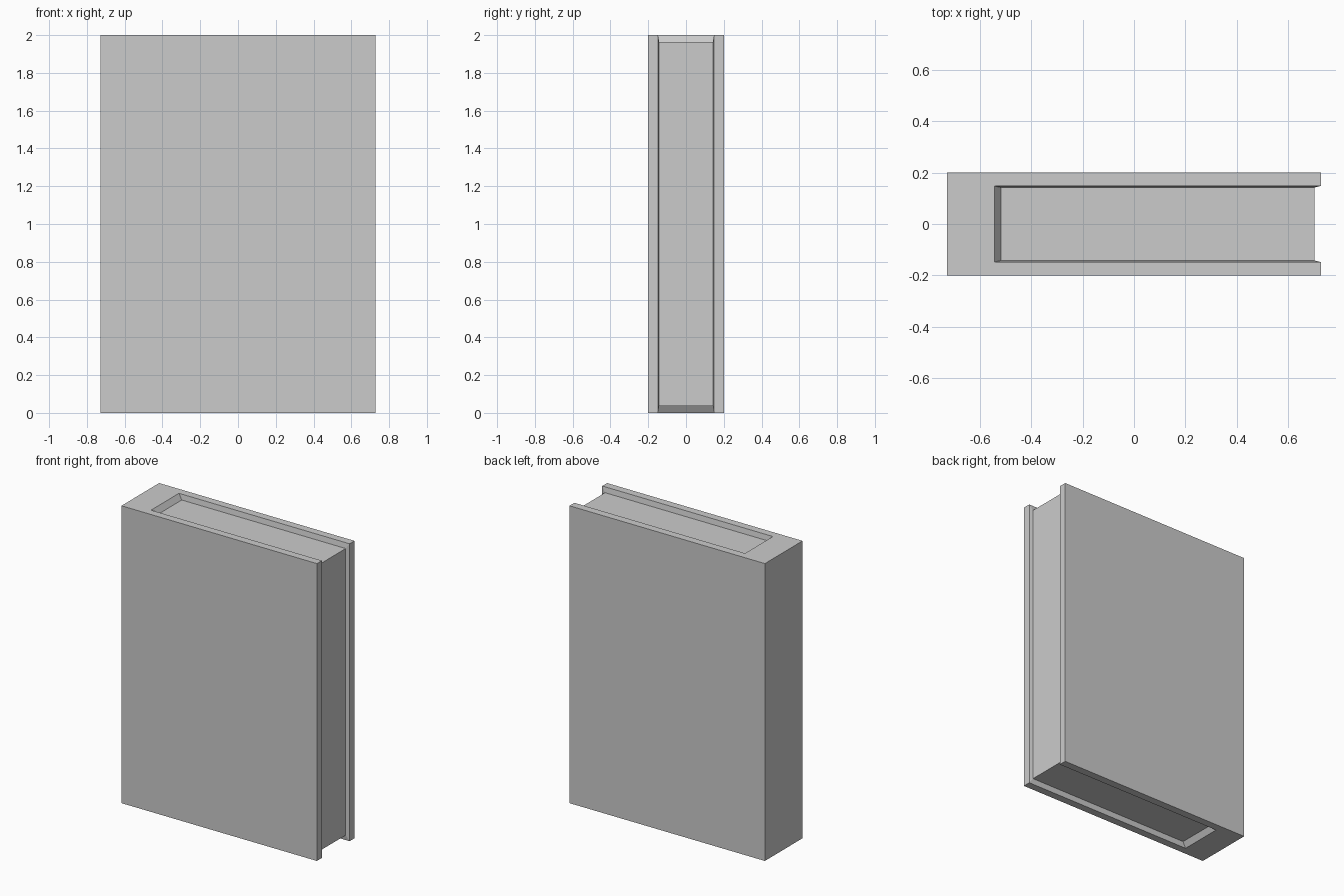
import bpy, bmesh
from mathutils import Vector

cube = bpy.data.objects.get("Cube")
if cube:
    bpy.data.objects.remove(cube, do_unlink=True)

GREY = (0.6, 0.6, 0.6, 1)
grey = bpy.data.materials.new("book grey")
grey.use_nodes = True
grey.diffuse_color = GREY
grey.node_tree.nodes["Principled BSDF"].inputs["Base Color"].default_value = GREY

# half sizes of the cover, and the limits of its recess at the rim and at the pages
HX, HY, TOP = 0.727, 0.2, 2.0
SPINE, GAP = -0.543, 0.148
PAGE_X, PAGE_Y, PAGE_Z = (-0.518, 0.702), 0.142, (0.036, 1.964)


def box(bm, low, high):
    verts = bmesh.ops.create_cube(bm, size=1)["verts"]
    low, high = Vector(low), Vector(high)
    for v in verts:
        v.co = (low + high) / 2 + v.co * (high - low)


def finish(bm, name):
    bmesh.ops.recalc_face_normals(bm, faces=bm.faces)
    mesh = bpy.data.meshes.new(name)
    bm.to_mesh(mesh)
    bm.free()
    mesh.materials.append(grey)
    obj = bpy.data.objects.new(name, mesh)
    bpy.context.collection.objects.link(obj)
    return obj


# cover: a solid slab scored around the recess
bm = bmesh.new()
box(bm, (-HX, -HY, 0), (HX, HY, TOP))
for point, normal in (((0, GAP, 0), (0, 1, 0)), ((0, -GAP, 0), (0, 1, 0)),
                      ((SPINE, 0, 0), (1, 0, 0))):
    bmesh.ops.bisect_plane(bm, geom=bm.verts[:] + bm.edges[:] + bm.faces[:],
                           plane_co=point, plane_no=normal)

# recess: push the top, fore edge and bottom strips in, leaving bevelled walls
strips = []
for f in bm.faces:
    c = f.calc_center_median()
    if abs(c.y) < GAP and c.x > SPINE:
        strips.append(f)
sunk = bmesh.ops.extrude_face_region(bm, geom=strips)["geom"]
bmesh.ops.delete(bm, geom=strips, context="FACES")
for v in [g for g in sunk if isinstance(g, bmesh.types.BMVert)]:
    v.co.x = PAGE_X[v.co.x > 0]
    v.co.y = PAGE_Y if v.co.y > 0 else -PAGE_Y
    v.co.z = PAGE_Z[v.co.z > 1]
bmesh.ops.delete(bm, geom=[g for g in sunk if isinstance(g, bmesh.types.BMFace)],
                 context="FACES_ONLY")
finish(bm, "cover")

# page block seated in the recess
bm = bmesh.new()
box(bm, (PAGE_X[0], -PAGE_Y, PAGE_Z[0]), (PAGE_X[1], PAGE_Y, PAGE_Z[1]))
finish(bm, "page_block")
